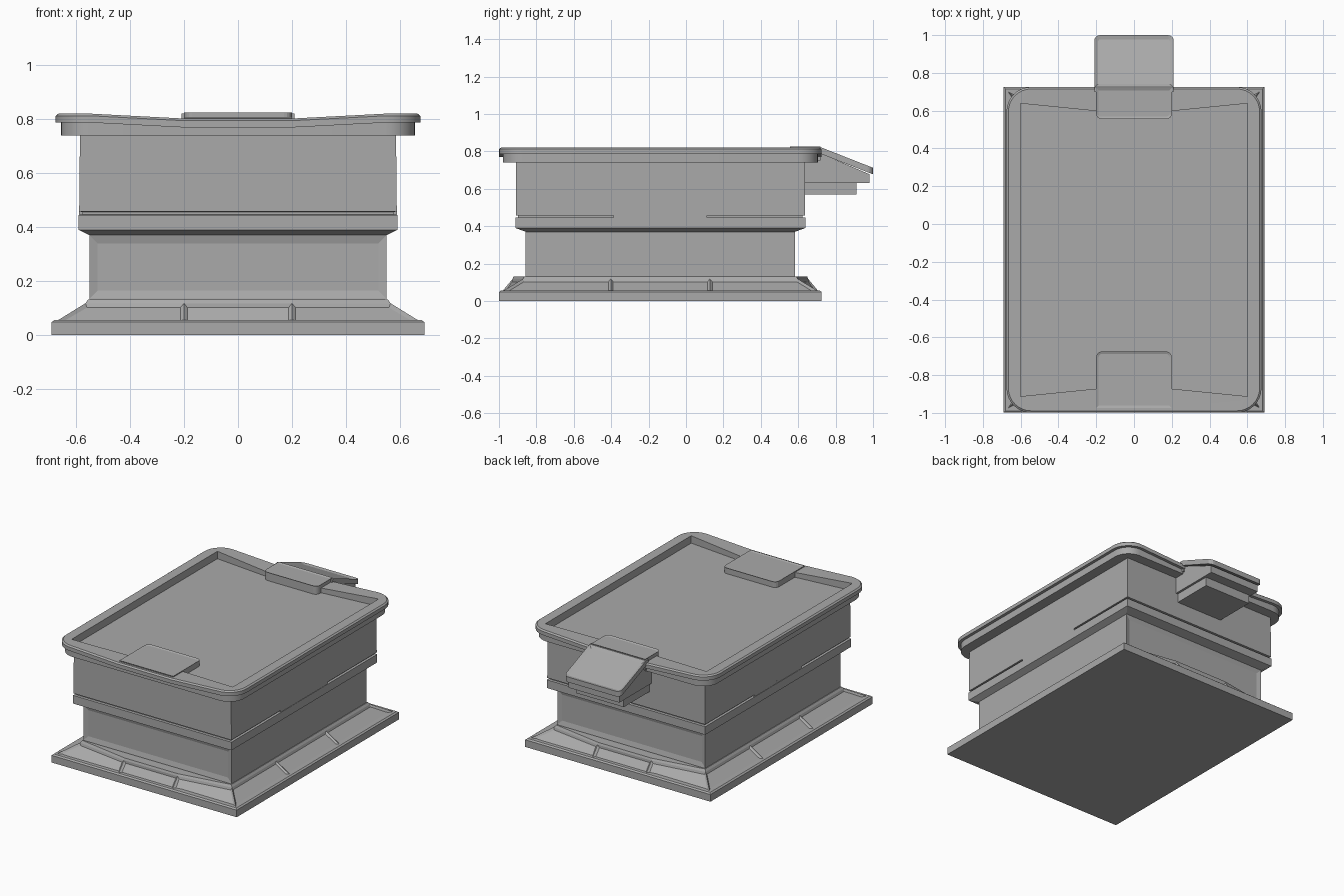
import bpy, bmesh, math

cube = bpy.data.objects.get("Cube")
if cube:
    bpy.data.objects.remove(cube, do_unlink=True)

grey = bpy.data.materials.new("mid grey")
grey.use_nodes = True
COLOUR = (0.4, 0.4, 0.4, 1)
grey.diffuse_color = COLOUR
grey.node_tree.nodes["Principled BSDF"].inputs["Base Color"].default_value = COLOUR

MID = -0.137  # y of the body's centre line


def finish(bm, name, smooth=False):
    bmesh.ops.remove_doubles(bm, verts=bm.verts, dist=0.0001)
    bmesh.ops.recalc_face_normals(bm, faces=bm.faces)
    mesh = bpy.data.meshes.new(name)
    bm.to_mesh(mesh)
    bm.free()
    mesh.materials.append(grey)
    obj = bpy.data.objects.new(name, mesh)
    bpy.context.collection.objects.link(obj)
    if smooth:
        bpy.ops.object.select_all(action='DESELECT')
        obj.select_set(True)
        bpy.context.view_layer.objects.active = obj
        bpy.ops.object.shade_smooth_by_angle(angle=math.radians(30))
    return obj


def loft(loops):
    """Skin closed loops of points and cap both ends; returns bmesh and bands."""
    bm = bmesh.new()
    rings = [[bm.verts.new(p) for p in loop] for loop in loops]
    bands = []
    for a, b in zip(rings, rings[1:]):
        n = len(a)
        bands.append([bm.faces.new((a[i], a[(i + 1) % n], b[(i + 1) % n], b[i]))
                      for i in range(n)])
    bm.faces.new(rings[0][::-1])
    bm.faces.new(rings[-1])
    bmesh.ops.recalc_face_normals(bm, faces=bm.faces)
    return bm, bands


def rect(hx, hy, z, cy=MID):
    return [(-hx, cy - hy, z), (hx, cy - hy, z), (hx, cy + hy, z), (-hx, cy + hy, z)]


def inset(bm, faces, margin, depth):
    bmesh.ops.inset_individual(bm, faces=faces, thickness=margin, depth=-depth,
                               use_even_offset=True)


# Flat base plate
bm, _ = loft([rect(0.69, 0.862, 0), rect(0.69, 0.862, 0.048), rect(0.68, 0.852, 0.056)])
finish(bm, "base_plate")


# Sloping skirt with bowed ends and recessed panels
def skirt_loop(hx, hy, bow, z):
    half = [(-hx, -hy), (-0.2, -hy - bow), (0.2, -hy - bow), (hx, -hy),
            (hx, -0.265), (hx, 0.265)]
    return [(s * x, MID + s * y, z) for s in (1, -1) for x, y in half]


bm, bands = loft([skirt_loop(0.675, 0.847, 0, 0.05),
                  skirt_loop(0.565, 0.735, 0.055, 0.118),
                  skirt_loop(0.555, 0.725, 0.06, 0.132)])
inset(bm, bands[0], 0.013, 0.01)
finish(bm, "skirt")

# Body: neck, flared lip, shadow groove and upper box
bm, bands = loft([rect(0.55, 0.72, 0.12), rect(0.55, 0.72, 0.135),
                  rect(0.55, 0.72, 0.37), rect(0.59, 0.775, 0.39),
                  rect(0.59, 0.775, 0.445), rect(0.575, 0.76, 0.447),
                  rect(0.575, 0.76, 0.456), rect(0.588, 0.773, 0.458),
                  rect(0.585, 0.773, 0.75)])
inset(bm, [bands[1][0], bands[1][2]], 0.03, 0.008)
finish(bm, "body")

# Strips closing the groove in the middle of each side
for side, label in ((1, "left"), (-1, "right")):
    strip = [[(x + side * 0.578, y, z) for x, y, _ in rect(0.01, 0.25, 0)]
             for z in (0.44, 0.462)]
    finish(loft(strip)[0], label + "_groove_strip")


# Tray lid: rounded rim, dipping towards the middle of each end
def lid_loop(shrink, z, dip=0.0):
    hx, hy, r = 0.675 - shrink, 0.862 - shrink, 0.13 - shrink
    pts = []
    for i, (sx, sy) in enumerate(((-1, -1), (1, -1), (1, 1), (-1, 1))):
        for k in range(9):
            a = math.pi * (1 + i / 2 + k / 16)
            pts.append((sx * (hx - r) + r * math.cos(a),
                        MID + sy * (hy - r) + r * math.sin(a), z))
        if i in (0, 2):
            pts += [(s * 0.2, MID + sy * hy, z - dip) for s in (sx, -sx)]
    return pts


def tray_loop(z, dip=0.0):
    """Straight-cornered tray outline matched point for point to the rim."""
    out = []
    for x, y, _ in lid_loop(0, 0):
        sx, sy = math.copysign(1, x), math.copysign(1, y - MID)
        end = abs(x) < 0.3
        out.append((sx * (0.2 if end else 0.6), MID + sy * (0.735 if end else 0.775),
                    z - dip * end))
    return out


DIP = 0.018
bm, _ = loft([lid_loop(0.02, 0.74), lid_loop(0.02, 0.787, DIP), lid_loop(0, 0.787, DIP),
              lid_loop(0, 0.812, DIP), lid_loop(0.01, 0.82, DIP),
              tray_loop(0.82, DIP), tray_loop(0.77)])
finish(bm, "tray_lid", smooth=True)


# Raised tabs at both ends of the tray
def tab(name, y0, y1, top, round_y):
    cy, hy = (y0 + y1) / 2, (y1 - y0) / 2
    bm, _ = loft([rect(0.2, hy, 0.75, cy), rect(0.2, hy, top, cy)])
    posts = [e for e in bm.edges
             if all(abs(v.co.y - round_y) < 0.001 for v in e.verts)
             and abs(e.verts[0].co.z - e.verts[1].co.z) > 0.01]
    bmesh.ops.bevel(bm, geom=posts, offset=0.03, segments=4, profile=0.5, affect='EDGES')
    bm.normal_update()
    inset(bm, [f for f in bm.faces if f.normal.z > 0.9], 0.013, 0.005)
    finish(bm, name)


tab("front_tab", -0.975, -0.675, 0.808, -0.675)
tab("back_tab", 0.555, 0.72, 0.825, 0.555)


# Sloping spout at the back
def side_profile(hx, points):
    return loft([[(x, y, z) for y, z in points] for x in (-hx, hx)])[0]


bm = side_profile(0.21, [(0.7, 0.785), (0.7, 0.82), (0.725, 0.82), (1.0, 0.712),
                         (1.0, 0.677), (0.725, 0.785)])
corners = [e for e in bm.edges if all(v.co.y > 0.99 for v in e.verts)
           and abs(e.verts[0].co.x - e.verts[1].co.x) < 0.01]
bmesh.ops.bevel(bm, geom=corners, offset=0.03, segments=4, profile=0.5, affect='EDGES')
bm.normal_update()
slope = [f for f in bm.faces if f.normal.z > 0.8 and f.normal.y > 0.2]
inset(bm, slope, 0.02, 0.01)
finish(bm, "spout_plate")

# Bracket carrying the spout
finish(side_profile(0.19, [(0.62, 0.63), (0.98, 0.63), (0.98, 0.678), (0.725, 0.787),
                           (0.62, 0.787)]), "spout_bracket")
finish(side_profile(0.175, [(0.62, 0.57), (0.912, 0.57), (0.912, 0.64), (0.62, 0.64)]),
       "spout_block")
